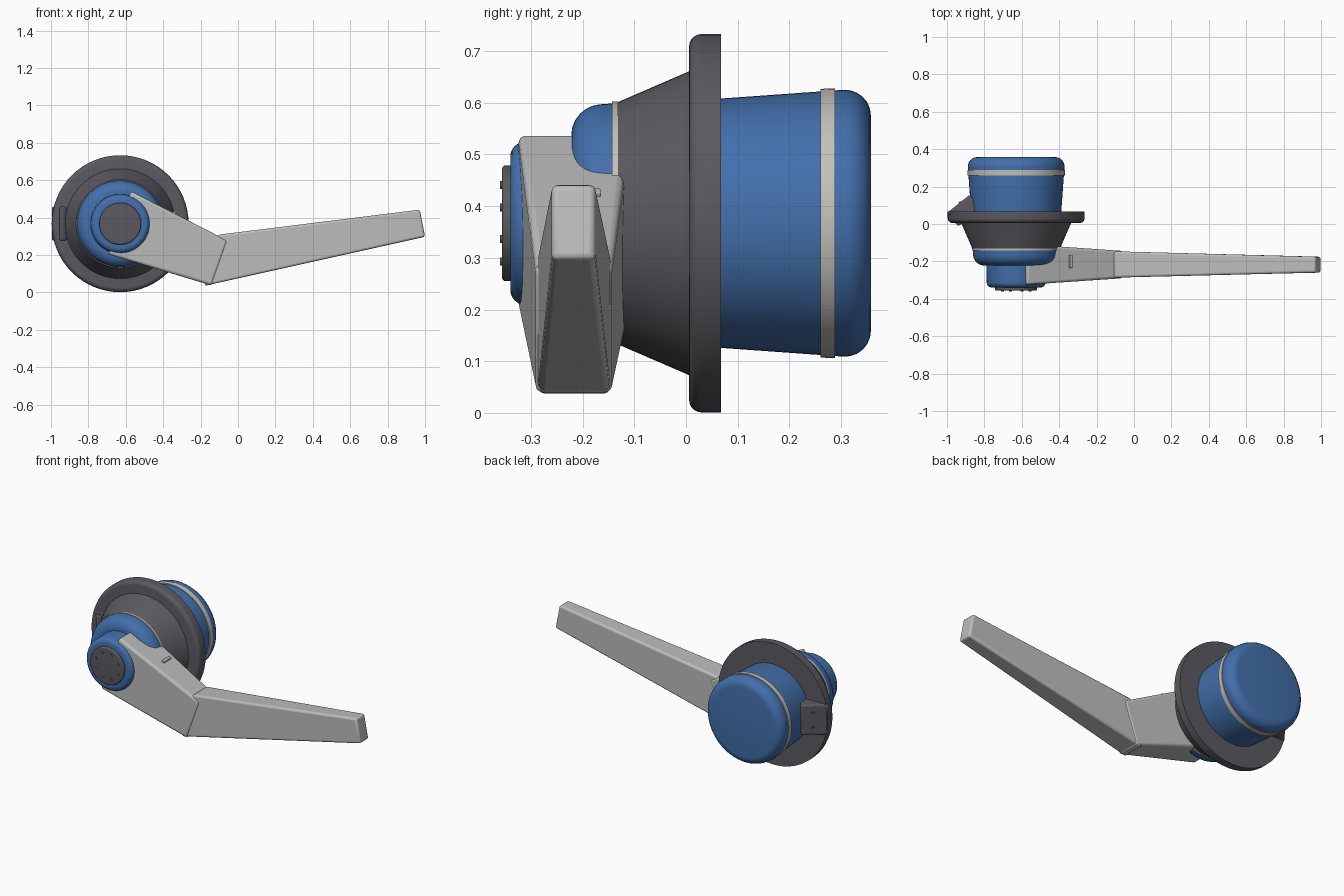
import bpy, bmesh, math
from mathutils import Vector, Matrix

if "Cube" in bpy.data.objects:
    bpy.data.objects.remove(bpy.data.objects["Cube"])

AXIS = Vector((-0.63, 0, 0.367))   # centre line of the round body, along y
parts = []


def material(name, rgb):
    m = bpy.data.materials.new(name)
    m.use_nodes = True
    m.diffuse_color = (*rgb, 1)
    m.node_tree.nodes["Principled BSDF"].inputs["Base Color"].default_value = (*rgb, 1)
    return m


blue = material("blue paint", (0.055, 0.16, 0.41))
silver = material("light grey metal", (0.50, 0.51, 0.51))
trim = material("warm grey trim", (0.55, 0.53, 0.49))
dark = material("dark grey", (0.105, 0.10, 0.115))


def finish(bm, name, mat, place=None):
    bmesh.ops.recalc_face_normals(bm, faces=bm.faces)
    mesh = bpy.data.meshes.new(name)
    bm.to_mesh(mesh)
    bm.free()
    mesh.materials.append(mat)
    ob = bpy.data.objects.new(name, mesh)
    bpy.context.collection.objects.link(ob)
    if place:
        ob.matrix_world = place
    parts.append(ob)
    return ob


def rounded(profile):
    """Profile of (y, radius[, fillet]) with filleted corners."""
    out = []
    for i, p in enumerate(profile):
        c = Vector(p[:2])
        if len(p) < 3:
            out.append(c)
            continue
        a = (Vector(profile[i - 1][:2]) - c).normalized()
        b = (Vector(profile[i + 1][:2]) - c).normalized()
        for k in range(7):
            t = math.pi / 2 * k / 6
            out.append(c + p[2] * ((1 - math.sin(t)) * a + (1 - math.cos(t)) * b))
    return out


def lathe(name, mat, profile, centre=AXIS, steps=64):
    bm = bmesh.new()
    vs = [bm.verts.new((0, y, r)) for y, r in rounded(profile)]
    es = [bm.edges.new(pair) for pair in zip(vs, vs[1:])]
    bmesh.ops.spin(bm, geom=vs + es, cent=(0, 0, 0), axis=(0, 1, 0),
                   angle=2 * math.pi, steps=steps)
    bmesh.ops.remove_doubles(bm, verts=bm.verts, dist=1e-4)
    return finish(bm, name, mat, Matrix.Translation(centre))


def bevel(ob, width):
    mod = ob.modifiers.new("rounded edges", "BEVEL")
    mod.width = width
    mod.segments = 3


def box(name, mat, size, place, width=0):
    bm = bmesh.new()
    bmesh.ops.create_cube(bm, size=1, matrix=Matrix.Diagonal((*size, 1)))
    ob = finish(bm, name, mat, place)
    if width:
        bevel(ob, width)
    return ob


def beam(name, start, end, width):
    """Tapered beam; each end is (top xz, bottom xz, front y, back y)."""
    bm = bmesh.new()
    rings = []
    for top, low, front, back in (start, end):
        rings.append([bm.verts.new((x, y, z)) for (x, z), y in
                      ((top, front), (top, back), (low, back), (low, front))])
    a, b = rings
    bm.faces.new(a)
    bm.faces.new(b)
    for i in range(4):
        j = (i + 1) % 4
        bm.faces.new((a[i], a[j], b[j], b[i]))
    bevel(finish(bm, name, silver), width)


# Round body, from back to front
lathe("rear_housing", blue, [(0.05, 0), (0.05, 0.24), (0.358, 0.262, 0.055), (0.358, 0)])
lathe("rear_trim_band", trim, [(0.26, 0.24), (0.26, 0.26), (0.288, 0.261), (0.288, 0.24)])
lathe("mounting_flange", dark, [(0.068, 0), (0.068, 0.366), (0.006, 0.366, 0.024), (0.006, 0)])
lathe("front_cone", dark, [(0.02, 0), (0.02, 0.3), (-0.135, 0.233), (-0.135, 0)])
lathe("front_trim_ring", trim, [(-0.132, 0), (-0.132, 0.236), (-0.143, 0.236), (-0.143, 0)])
lathe("collar", blue, [(-0.14, 0), (-0.14, 0.232), (-0.222, 0.226, 0.055), (-0.222, 0)])
lathe("hub", blue, [(-0.2, 0), (-0.2, 0.16), (-0.34, 0.157, 0.028), (-0.34, 0)])
lathe("hub_cap", dark, [(-0.335, 0), (-0.335, 0.112), (-0.356, 0.112, 0.007), (-0.356, 0)])

# Ring of bolts on the cap
for i in range(8):
    ang = math.tau * (i + 0.5) / 8
    spot = AXIS + Vector((math.cos(ang), 0, math.sin(ang))) * 0.08
    lathe("cap_bolt", dark, [(-0.35, 0), (-0.35, 0.008), (-0.36, 0.008), (-0.36, 0)], spot, 12)

# Bent arm
beam("upper_arm", ((-0.572, 0.541), (-0.694, 0.204), -0.325, -0.108),
     ((-0.056, 0.277), (-0.14, 0.036), -0.29, -0.144), 0.014)
beam("forearm", ((-0.107, 0.308), (-0.178, 0.035), -0.287, -0.146),
     ((0.972, 0.442), (1.0, 0.297), -0.26, -0.175), 0.012)
slope = math.atan2(0.264, 0.516)
box("arm_tab", silver, (0.018, 0.07, 0.016),
    Matrix.Translation((-0.34, -0.2, 0.424)) @ Matrix.Rotation(slope, 4, "Y"), 0.003)

# Tilted latch on the flange rim
latch = Matrix.Translation((-0.909, 0.072, 0.367)) @ Matrix.Rotation(math.radians(38.7), 4, "Z")
box("latch_block", dark, (0.155, 0.094, 0.182), latch, 0.01)
for z in (-0.045, 0.045):
    box("latch_screw", dark, (0.014, 0.006, 0.014),
        latch @ Matrix.Translation((0.01, 0.048, z)), 0.002)

# Smooth shading with crisp edges
bpy.ops.object.select_all(action="DESELECT")
for ob in parts:
    ob.select_set(True)
bpy.context.view_layer.objects.active = parts[0]
bpy.ops.object.shade_smooth_by_angle(angle=math.radians(35))
